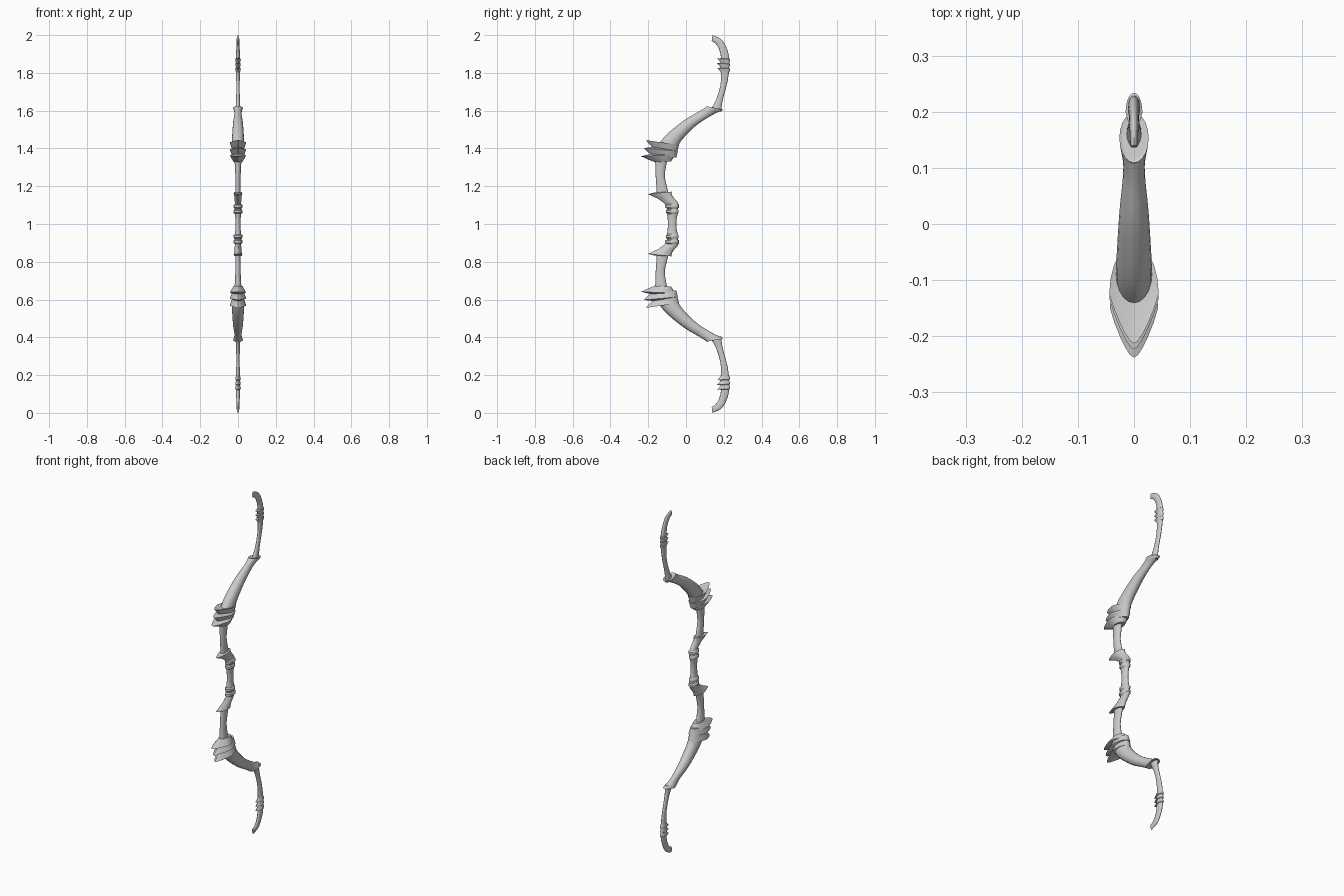
import bpy, bmesh, math

SIDES = 20


def refine(st, n):
    """Catmull-Rom subdivision of a list of stations."""
    out = []
    for i in range(len(st) - 1):
        p0, p1, p2, p3 = st[max(i - 1, 0)], st[i], st[i + 1], st[min(i + 2, len(st) - 1)]
        for k in range(n):
            t = k / n
            out.append([0.5 * (2 * b + (c - a) * t + (2 * a - 5 * b + 4 * c - d) * t * t
                               + (3 * b - a - 3 * c + d) * t ** 3)
                        for a, b, c, d in zip(p0, p1, p2, p3)])
    out.append(list(st[-1]))
    return out


def loft(name, stations, point=0.0, smooth=1, cap_start=True):
    """Each station is (front y, front z, back y, back z, half width).
    The half is mirrored about the grip centre at z = 1."""
    bm = bmesh.new()
    rings = []
    for ya, za, yb, zb, w in refine(stations, smooth):
        ring = []
        for k in range(SIDES):
            t = 2 * math.pi * k / SIDES
            u = math.cos(t)
            f = (u + 1) / 2
            x = w * math.sin(t) * (1 - point * max(0.0, -u))
            ring.append(bm.verts.new((x, ya + (yb - ya) * f, za + (zb - za) * f - 1)))
        rings.append(ring)
    for a, b in zip(rings, rings[1:]):
        for k in range(SIDES):
            j = (k + 1) % SIDES
            bm.faces.new((a[k], a[j], b[j], b[k]))
    bm.faces.new(rings[-1])
    if cap_start:
        bm.faces.new(rings[0])
    bmesh.ops.recalc_face_normals(bm, faces=bm.faces)
    me = bpy.data.meshes.new(name)
    bm.to_mesh(me)
    bm.free()
    ob = bpy.data.objects.new(name, me)
    ob.location.z = 1
    bpy.context.collection.objects.link(ob)
    m = ob.modifiers.new("mirror", 'MIRROR')
    m.use_axis = (False, False, True)
    m.merge_threshold = 0.0005
    bpy.ops.object.select_all(action='DESELECT')
    ob.select_set(True)
    bpy.context.view_layer.objects.active = ob
    bpy.ops.object.shade_smooth_by_angle(angle=math.radians(40))
    return ob


# grip with two bands at each end
loft("grip", [(-.096, 1.0, -.051, 1.0, .014), (-.097, 1.03, -.049, 1.03, .014),
              (-.101, 1.06, -.043, 1.06, .018), (-.10, 1.10, -.04, 1.10, .018)],
     smooth=2, cap_start=False)
for i, z in enumerate((1.066, 1.094)):
    g = 0.003 * i
    loft(f"grip_band_{i + 1}",
         [(-.098, z - .013, -.044, z - .013, .017), (-.107 - g, z - .006, -.039 + g, z - .006, .023),
          (-.107 - g, z + .006, -.039 + g, z + .006, .023), (-.098, z + .013, -.044, z + .013, .017)])

# elbow collar with a forward spur
loft("elbow_collar",
     [(-.10, 1.095, -.037, 1.10, .017), (-.118, 1.112, -.046, 1.118, .017),
      (-.145, 1.132, -.064, 1.138, .018), (-.175, 1.146, -.073, 1.152, .020),
      (-.201, 1.158, -.078, 1.171, .023), (-.165, 1.167, -.088, 1.170, .014)], point=.5)

# inner arm
loft("inner_arm",
     [(-.155, 1.145, -.088, 1.145, .014), (-.156, 1.19, -.099, 1.19, .014),
      (-.160, 1.24, -.111, 1.24, .014), (-.161, 1.28, -.110, 1.28, .015),
      (-.164, 1.345, -.098, 1.345, .019)], smooth=2)

# three overlapping spurred collars
collars = [
    [(-.166, 1.328, -.079, 1.331, .024), (-.200, 1.341, -.070, 1.345, .032),
     (-.238, 1.359, -.062, 1.366, .043), (-.180, 1.372, -.070, 1.366, .030)],
    [(-.180, 1.362, -.052, 1.351, .029), (-.198, 1.378, -.048, 1.366, .035),
     (-.223, 1.402, -.043, 1.386, .044), (-.175, 1.408, -.055, 1.388, .032)],
    [(-.172, 1.400, -.047, 1.383, .030), (-.188, 1.416, -.042, 1.397, .035),
     (-.213, 1.444, -.037, 1.419, .044), (-.155, 1.428, -.050, 1.419, .031)],
]
for i, c in enumerate(collars):
    loft(f"spur_collar_{i + 1}", c, point=.5)

# main limb ending in a flared socket
loft("main_limb",
     [(-.165, 1.37, -.06, 1.37, .030), (-.145, 1.42, -.041, 1.413, .032),
      (-.10, 1.476, -.015, 1.453, .031), (-.01, 1.549, .053, 1.521, .026),
      (.069, 1.596, .134, 1.574, .019), (.108, 1.621, .197, 1.605, .026)], smooth=4)
loft("limb_socket_rim",
     [(.100, 1.612, .185, 1.594, .022), (.109, 1.623, .198, 1.606, .026),
      (.130, 1.612, .180, 1.607, .013)])

# recurved tip
loft("tip_limb",
     [(.128, 1.60, .186, 1.60, .014), (.160, 1.66, .194, 1.655, .010),
      (.183, 1.74, .217, 1.74, .009), (.186, 1.82, .228, 1.815, .011),
      (.185, 1.883, .228, 1.883, .011), (.175, 1.925, .213, 1.937, .009),
      (.157, 1.955, .185, 1.979, .008), (.136, 1.968, .140, 2.0, .006)], smooth=4)

# three small barbed rings near the tip
for i, z in enumerate((1.826, 1.851, 1.876)):
    loft(f"tip_barb_{i + 1}",
         [(.184, z - .024, .228, z - .022, .011), (.177, z - .012, .233, z - .012, .013),
          (.164, z, .234, z - .004, .015), (.184, z + .002, .227, z, .010)], point=.4)
